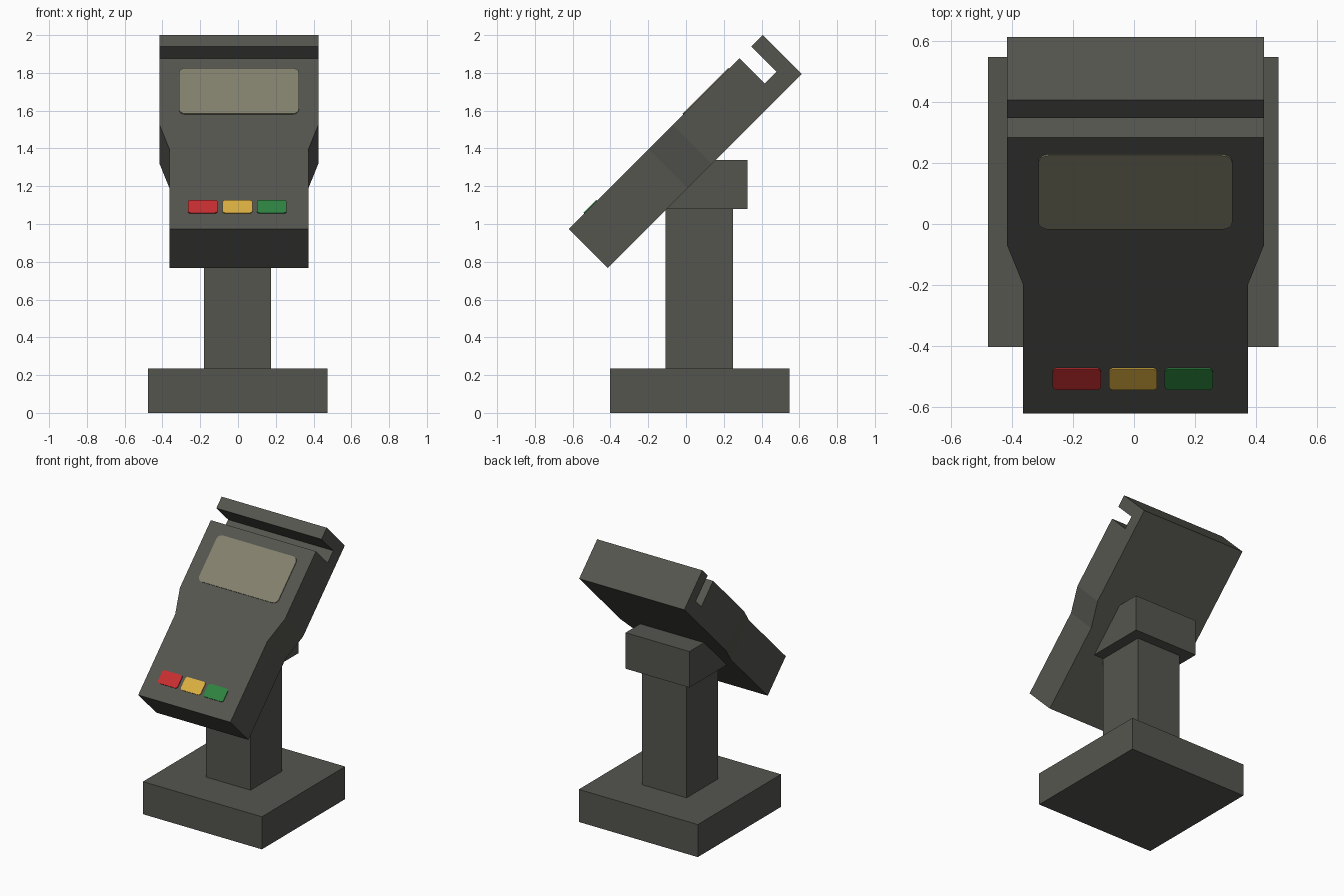
import bpy, bmesh, math
from mathutils import Vector

if "Cube" in bpy.data.objects:
    bpy.data.objects.remove(bpy.data.objects["Cube"])


def material(name, r, g, b):
    lin = [((c / 255 + 0.055) / 1.055) ** 2.4 for c in (r, g, b)]
    m = bpy.data.materials.new(name)
    m.diffuse_color = (*lin, 1)
    m.use_nodes = True
    m.node_tree.nodes["Principled BSDF"].inputs["Base Color"].default_value = m.diffuse_color
    return m


GREY = material("dark grey", 85, 85, 79)
SCREEN = material("screen beige", 132, 129, 109)
RED = material("red", 199, 46, 48)
YELLOW = material("yellow", 218, 175, 65)
GREEN = material("green", 46, 131, 65)


def make(name, verts, faces, mat):
    me = bpy.data.meshes.new(name)
    me.from_pydata(verts, [], faces)
    bm = bmesh.new()
    bm.from_mesh(me)
    bmesh.ops.recalc_face_normals(bm, faces=bm.faces)
    bm.to_mesh(me)
    bm.free()
    me.materials.append(mat)
    ob = bpy.data.objects.new(name, me)
    bpy.context.collection.objects.link(ob)
    return ob


def extrude_x(name, profile, mat, cx, caps):
    """Side profile of (y, z, half width) points, closed on both sides by caps."""
    n = len(profile)
    verts = [(cx + s * w, y, z) for s in (-1, 1) for y, z, w in profile]
    faces = [(i, (i + 1) % n, n + (i + 1) % n, n + i) for i in range(n)]
    for cap in caps:
        faces += [tuple(cap), tuple(n + i for i in cap)]
    return make(name, verts, faces, mat)


def box(name, y0, y1, z0, z1, w, cx):
    prof = [(y0, z0, w), (y1, z0, w), (y1, z1, w), (y0, z1, w)]
    return extrude_x(name, prof, GREY, cx, [range(4)])


def on_face(y, depth, w):
    """Point under the 45 degree front face, sunk by depth."""
    return (y + depth, y + 1.594 - depth, w)


def plate(name, x0, x1, y0, y1, radius, mat, thick=0.006):
    """Thin rounded plate lying on the sloping front face."""
    v, nrm = Vector((0, 1, 1)).normalized(), Vector((0, -1, 1)).normalized()
    ym = (y0 + y1) / 2
    centre = Vector(((x0 + x1) / 2, ym, ym + 1.594))
    hx, hv = (x1 - x0) / 2 - radius, (y1 - y0) / math.sqrt(2) - radius
    ring = []
    for q, (sx, sv) in enumerate([(1, 1), (-1, 1), (-1, -1), (1, -1)]):
        for k in range(5):
            a = math.pi / 2 * (q + k / 4)
            ring.append((sx * hx + radius * math.cos(a), sv * hv + radius * math.sin(a)))
    n = len(ring)
    verts = [centre + Vector((a, 0, 0)) + v * b + nrm * h
             for h in (-0.002, thick) for a, b in ring]
    faces = [(i, (i + 1) % n, n + (i + 1) % n, n + i) for i in range(n)]
    faces += [tuple(range(n)), tuple(range(n, 2 * n))]
    return make(name, verts, faces, mat)


# stand: foot, post and wedge-shaped mount
box("base", -0.403, 0.547, 0, 0.235, 0.475, -0.002)
box("post", -0.108, 0.25, 0.235, 1.08, 0.178, -0.002)
extrude_x("tilt_mount", [(y, z, 0.255) for y, z in
          [(-0.104, 1.08), (0.325, 1.08), (0.325, 1.34), (0.156, 1.34)]],
          GREY, 0, [range(4)])

# tilted terminal body with narrow lower half and a card slot near the top
LOW, HIGH, D = 0.368, 0.42, 0.206
body = [on_face(-0.62, 0, LOW), on_face(-0.62, D, LOW),
        on_face(-0.198, D, LOW), on_face(-0.07, D, HIGH),
        on_face(0.406, D, HIGH), on_face(0.406, 0, HIGH),
        on_face(0.346, 0, HIGH), on_face(0.346, 0.134, HIGH),
        on_face(0.283, 0.134, HIGH), on_face(0.283, 0, HIGH),
        on_face(-0.07, 0, HIGH), on_face(-0.198, 0, LOW)]
extrude_x("terminal_body", body, GREY, 0.005,
          [(0, 1, 2, 11), (11, 2, 3, 10), range(3, 11)])

# display and three keys
plate("display", -0.313, 0.322, -0.014, 0.228, 0.035, SCREEN)
for name, x, mat in (("red_key", -0.187, RED), ("yellow_key", -0.003, YELLOW),
                     ("green_key", 0.179, GREEN)):
    plate(name, x - 0.079, x + 0.079, -0.539, -0.471, 0.016, mat)
